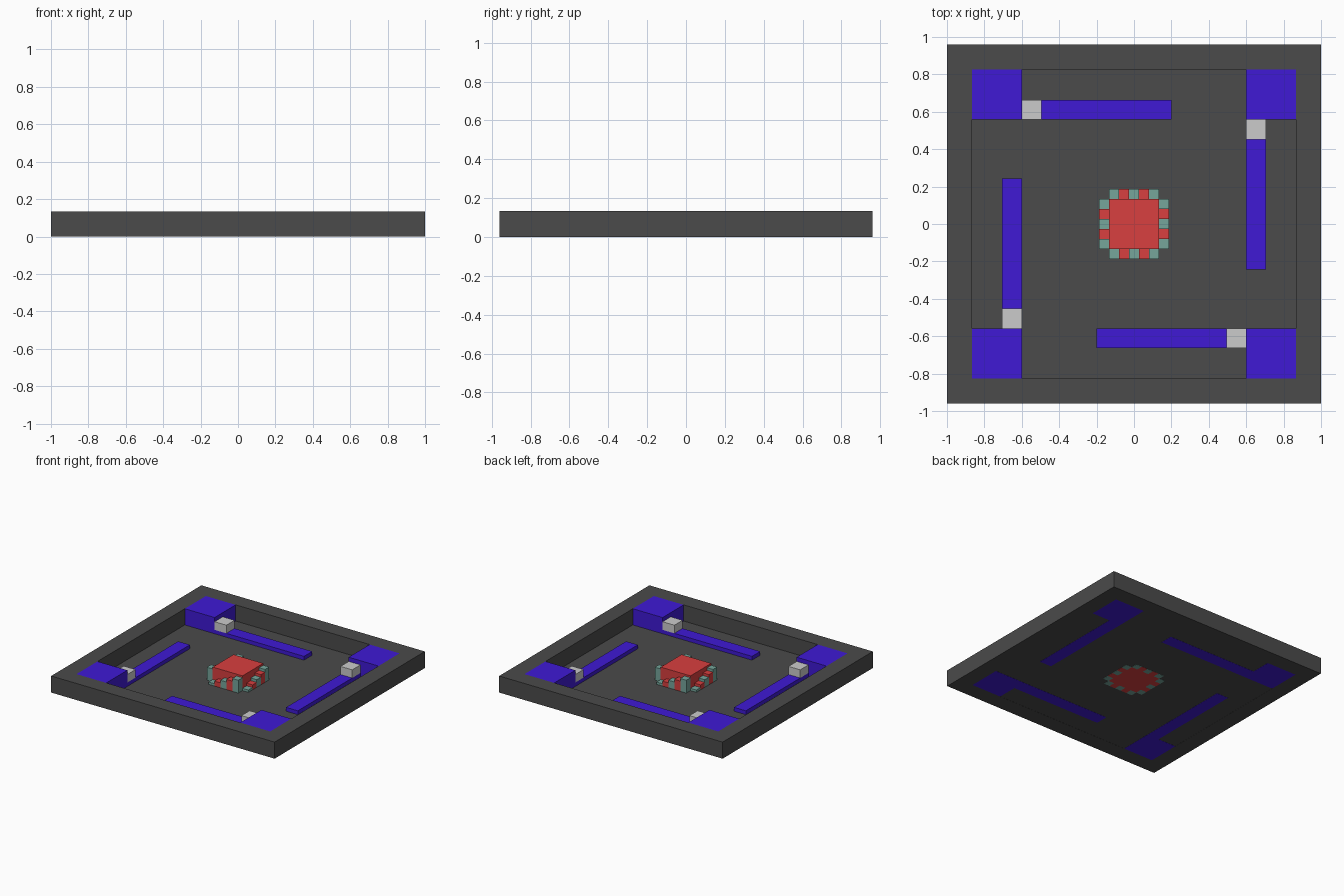
import bpy, bmesh
from mathutils import Matrix, Vector

if "Cube" in bpy.data.objects:
    bpy.data.objects.remove(bpy.data.objects["Cube"])


def mat(name, rgb):
    m = bpy.data.materials.new(name)
    m.diffuse_color = (*rgb, 1)
    m.use_nodes = True
    m.node_tree.nodes["Principled BSDF"].inputs["Base Color"].default_value = m.diffuse_color
    return m


DARK = mat("dark_grey", (0.07, 0.07, 0.07))
BLUE = mat("blue", (0.05, 0.01, 0.66))
RED = mat("red", (0.69, 0.05, 0.05))
TEAL = mat("teal", (0.18, 0.38, 0.33))


def box(name, a, b, z0, z1, material=None):
    """Box between opposite plan corners a and b, from z0 to z1."""
    size = (abs(b[0] - a[0]), abs(b[1] - a[1]), z1 - z0)
    mid = Vector(((a[0] + b[0]) / 2, (a[1] + b[1]) / 2, (z0 + z1) / 2))
    bm = bmesh.new()
    bmesh.ops.create_cube(bm, size=1, matrix=Matrix.Translation(mid) @ Matrix.Diagonal((*size, 1)))
    me = bpy.data.meshes.new(name)
    bm.to_mesh(me)
    bm.free()
    if material:
        me.materials.append(material)
    ob = bpy.data.objects.new(name, me)
    bpy.context.collection.objects.link(ob)
    return ob


H = 0.134            # rim height
OX, OY = 1.0, 0.96   # outer half sizes
IX, IY = 0.867, 0.827  # inner half sizes

# Tray: thin floor and four walls
box("floor", (-IX, -IY), (IX, IY), 0.001, 0.003, DARK)
for s, side in ((-1, "left"), (1, "right")):
    box(f"{side}_wall", (s * IX, -OY), (s * OX, OY), 0, H, DARK)
for s, side in ((-1, "front"), (1, "back")):
    box(f"{side}_wall", (-IX, s * IY), (IX, s * OY), 0, H, DARK)

# Corner blocks, each with a low bar running in pinwheel order and a small cube on it
CX, CY = 0.6, 0.558
for sx, sy in ((-1, 1), (1, 1), (1, -1), (-1, -1)):
    c = Vector((sx * CX, sy * CY))
    box("corner_block", c, (sx * IX, sy * IY), 0, H, BLUE)
    if sx * sy < 0:
        along, out = Vector((-sx, 0)), Vector((0, sy))
    else:
        along, out = Vector((0, -sy)), Vector((sx, 0))
    box("path_bar", c, c + along * 0.8 + out * 0.105, 0, 0.034, BLUE)
    box("path_cube", c, c + along * 0.105 + out * 0.105, 0.034, 0.1, None)

# Central tower with stairs descending along each side
T, D = 0.133, 0.0533
box("tower", (-T, -T), (T, T), 0, 0.122, RED)
for k in range(4):
    rot = Matrix.Rotation(k * 1.5707963267948966, 2)
    for i in range(5):
        a = rot @ Vector((-T + i * D, T))
        b = rot @ Vector((-T + (i + 1) * D, T + D))
        box("stair_step", a, b, 0, 0.107 - i * 0.0213, RED if i % 2 else TEAL)
